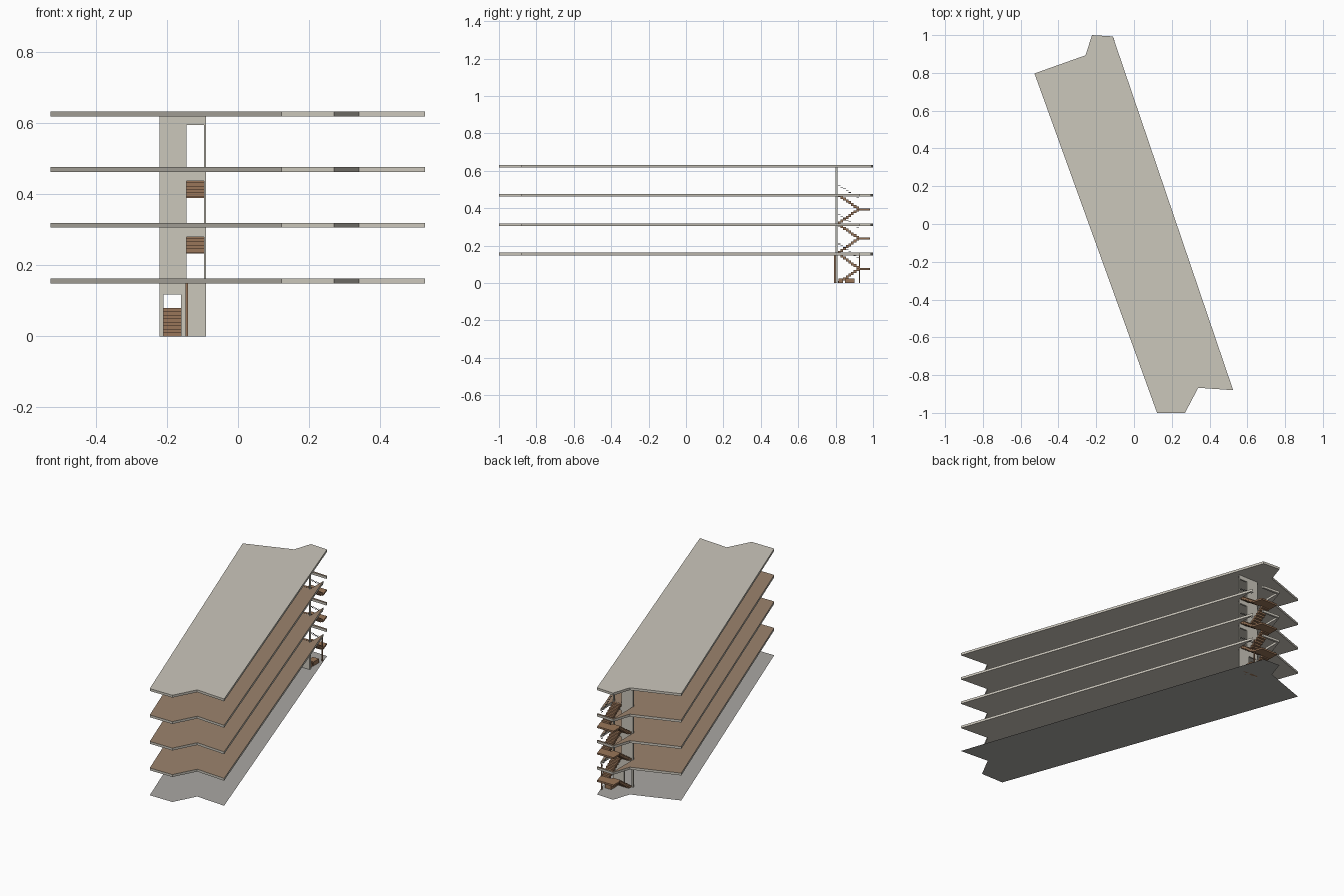
import bpy, bmesh

cube = bpy.data.objects.get("Cube")
if cube:
    bpy.data.objects.remove(cube)


def material(name, rgb):
    m = bpy.data.materials.new(name)
    m.use_nodes = True
    m.diffuse_color = (*rgb, 1)
    m.node_tree.nodes["Principled BSDF"].inputs["Base Color"].default_value = (*rgb, 1)
    return m


concrete = material("pale concrete", (0.60, 0.57, 0.50))
carpet = material("brown floor", (0.33, 0.23, 0.155))
ground_grey = material("ground grey", (0.40, 0.39, 0.37))
wood = material("stair wood", (0.32, 0.18, 0.10))
metal = material("dark rail", (0.12, 0.12, 0.12))


def finish(bm, name, mats):
    bmesh.ops.recalc_face_normals(bm, faces=bm.faces)
    mesh = bpy.data.meshes.new(name)
    bm.to_mesh(mesh)
    bm.free()
    for m in mats:
        mesh.materials.append(m)
    obj = bpy.data.objects.new(name, mesh)
    bpy.context.collection.objects.link(obj)
    return obj


def slab(name, outline, top, thick, side_mat, top_mat=None):
    """Flat polygon with optional thickness and its own top colour."""
    bm = bmesh.new()
    face = bm.faces.new([bm.verts.new((x, y, top - thick)) for x, y in outline])
    if thick:
        ext = bmesh.ops.extrude_face_region(bm, geom=[face], use_keep_orig=True)
        for v in ext["geom"]:
            if isinstance(v, bmesh.types.BMVert):
                v.co.z = top
    obj = finish(bm, name, [side_mat] + ([top_mat] if top_mat else []))
    if top_mat:
        for p in obj.data.polygons:
            p.material_index = int(p.normal.z > 0.9)
    elif not thick and obj.data.polygons[0].normal.z < 0:
        obj.data.flip_normals()
    return obj


def boxes(name, spans, mat):
    """One object from boxes given as (x0, x1, y0, y1, z0, z1)."""
    bm = bmesh.new()
    for x0, x1, y0, y1, z0, z1 in spans:
        for v in bmesh.ops.create_cube(bm, size=1)["verts"]:
            v.co.x = x1 if v.co.x > 0 else x0
            v.co.y = y1 if v.co.y > 0 else y0
            v.co.z = z1 if v.co.z > 0 else z0
    return finish(bm, name, [mat])


# Building outline, and the part of it that wraps the stairwell
body = [(0.525, -0.88), (0.34, -0.867), (0.27, -1.0), (0.122, -1.0),
        (-0.527, 0.797), (-0.257, 0.893)]
tip = [(-0.222, 1.0), (-0.112, 0.993)]
well = [(-0.108, 0.983), (-0.217, 0.986), (-0.217, 0.81), (-0.09, 0.81), (-0.09, 0.928)]

STOREY, THICK = 0.157, 0.014
levels = [0, 0.162, 0.319, 0.476]
ROOF = 0.632

# Ground, floors and roof
slab("ground", body + tip, 0, 0, ground_grey)
for i, z in enumerate(levels[1:]):
    slab(f"floor_{i + 1}", body + tip + well, z, THICK, concrete, carpet)
slab("roof", body + tip, ROOF, THICK, concrete)

# Stair wall, assembled around its door openings
X0, X1, Y0, Y1 = -0.22, -0.09, 0.80, 0.81
wall = []
for i, z in enumerate(levels):
    top = levels[i + 1] if i < 3 else ROOF - THICK
    d0, d1 = (-0.21, -0.16) if i == 0 else (-0.145, -0.095)
    wall += [(X0, d0, Y0, Y1, z, top), (d1, X1, Y0, Y1, z, top),
             (d0, d1, Y0, Y1, z + 0.117, top)]
boxes("stair_wall", wall, concrete)

# Two flights and a landing per storey
STEPS, S0, S1 = 8, 0.812, 0.925
run = (S1 - S0) / STEPS
for i, z in enumerate(levels[:3]):
    mid = z + 0.08
    rise_a, rise_b = 0.08 / STEPS, (levels[i + 1] - mid) / STEPS
    lower, upper, rail = [], [], []
    for k in range(STEPS):
        ya, za = S0 + k * run, z + (k + 1) * rise_a
        lower.append((-0.21, -0.16, ya, ya + run, max(z, za - 0.016), za))
        yb, zb = S1 - k * run, mid + (k + 1) * rise_b
        upper.append((-0.145, -0.095, yb - run, yb, zb - 0.016, zb))
        rail.append((-0.094, -0.091, yb - run, yb, zb + 0.045, zb + 0.048))
    boxes(f"lower_flight_{i + 1}", lower, wood)
    boxes(f"upper_flight_{i + 1}", upper, wood)
    boxes(f"handrail_{i + 1}", rail, metal)
    slab(f"landing_{i + 1}",
         [(-0.215, S1), (-0.09, S1), (-0.108, 0.985), (-0.215, 0.985)],
         mid, 0.01, wood)

# Ground-level posts and low blocks under the stair
boxes("wall_post", [(-0.147, -0.141, 0.79, 0.80, 0, 0.148)], wood)
boxes("landing_post", [(-0.10, -0.094, 0.925, 0.931, 0, 0.15)], wood)
boxes("low_blocks", [(-0.14, -0.10, 0.815, 0.84, 0, 0.024),
                     (-0.14, -0.10, 0.85, 0.90, 0, 0.024)], wood)
